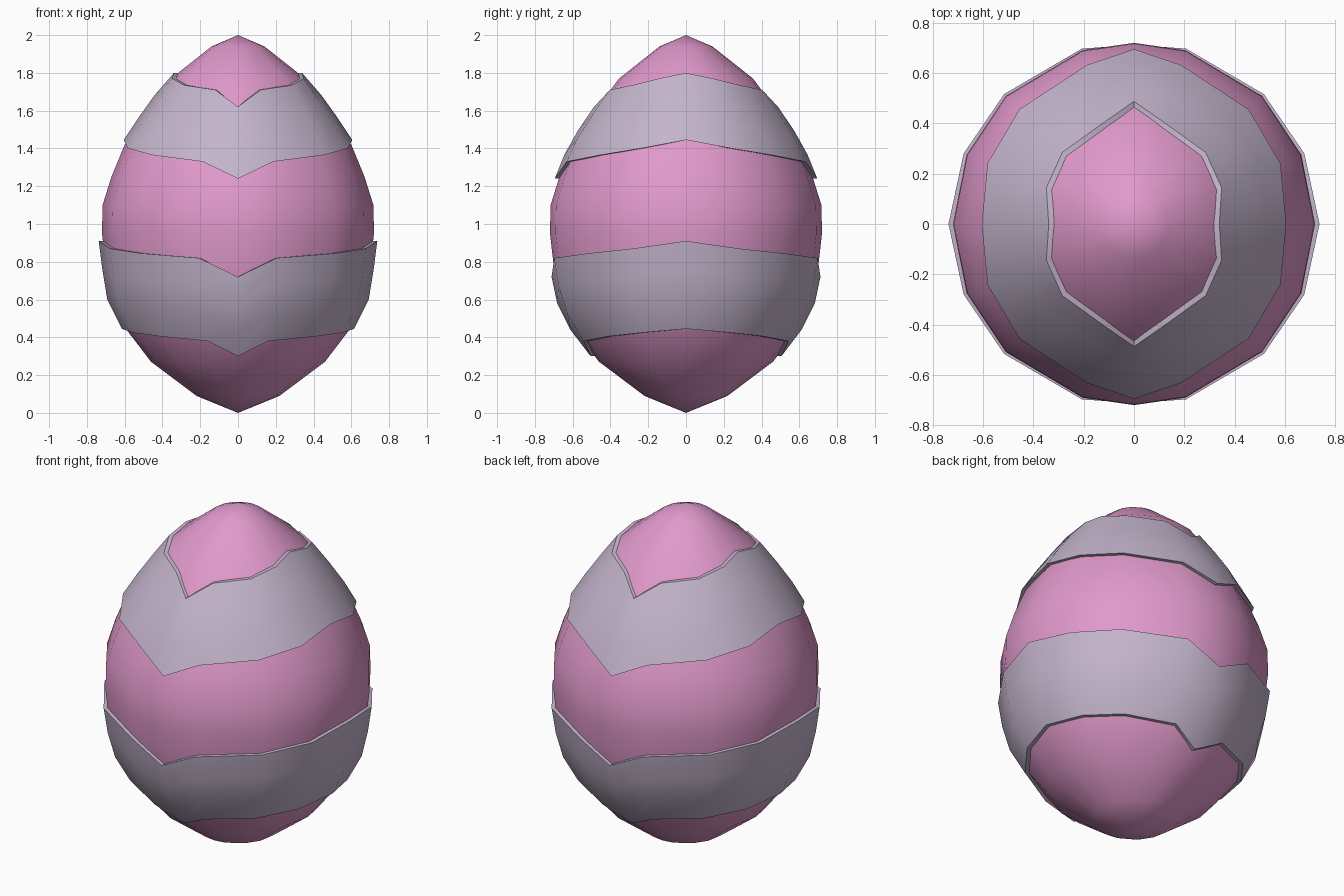
import bpy, bmesh, math

if "Cube" in bpy.data.objects:
    bpy.data.objects.remove(bpy.data.objects["Cube"])

# Egg profile (radius, height)
PROFILE = [(0, 0.0), (.22, .09), (.46, .27), (.59, .44), (.67, .6), (.703, .8), (.72, .95),
           (.717, 1.1), (.67, 1.25), (.6, 1.42), (.48, 1.6), (.355, 1.77), (.14, 1.94), (0, 2.0)]

# Angles measured from the front, mirrored to all four quadrants
QUARTER = [0, 16.5, 45, 67.5, 90]
STEPS = ([(a, i) for i, a in enumerate(QUARTER)]
         + [(180 - QUARTER[i], i) for i in (3, 2, 1, 0)]
         + [(180 + QUARTER[i], i) for i in (1, 2, 3, 4)]
         + [(360 - QUARTER[i], i) for i in (3, 2, 1)])


def radius_at(z):
    for (r0, z0), (r1, z1) in zip(PROFILE, PROFILE[1:]):
        if z <= z1:
            return r0 + (r1 - r0) * (z - z0) / (z1 - z0)
    return 0


def material(name, color):
    m = bpy.data.materials.new(name)
    m.diffuse_color = (*color, 1)
    m.use_nodes = True
    m.node_tree.nodes["Principled BSDF"].inputs["Base Color"].default_value = m.diffuse_color
    return m


def lathe(name, columns, mat, closed=False, angle=180):
    """Build a skin from one (radius, z) column per angle step."""
    bm = bmesh.new()
    grid = []
    for (deg, _), col in zip(STEPS, columns):
        a = math.radians(deg)
        grid.append([bm.verts.new((r * math.sin(a), -r * math.cos(a), z)) for r, z in col])
    n, rows = len(grid), len(grid[0])
    for i in range(n):
        a, b = grid[i], grid[(i + 1) % n]
        for j in range(rows if closed else rows - 1):
            k = (j + 1) % rows
            bm.faces.new((a[j], b[j], b[k], a[k]))
    bmesh.ops.remove_doubles(bm, verts=bm.verts, dist=1e-5)
    bmesh.ops.recalc_face_normals(bm, faces=bm.faces)
    me = bpy.data.meshes.new(name)
    bm.to_mesh(me)
    bm.free()
    ob = bpy.data.objects.new(name, me)
    bpy.context.collection.objects.link(ob)
    me.materials.append(mat)
    bpy.ops.object.select_all(action='DESELECT')
    ob.select_set(True)
    bpy.context.view_layer.objects.active = ob
    bpy.ops.object.shade_smooth_by_angle(angle=math.radians(angle))
    return ob


def band(name, low, high, mat):
    """Zigzag stripe hugging the egg; low/high are edge heights front to side."""
    columns = []
    for _, q in STEPS:
        zs = [low[q] + (high[q] - low[q]) * t / 3 for t in range(4)]
        outer = [(radius_at(z) + .022, z) for z in zs]
        inner = [(radius_at(z) - .03, z) for z in reversed(zs)]
        columns.append(outer + inner)
    return lathe(name, columns, mat, closed=True, angle=45)


pink = material("pink", (.75, .32, .6))
lavender = material("lavender", (.55, .46, .6))

# Egg body
lathe("egg_body", [PROFILE] * len(STEPS), pink)

# Stripes
band("lower_stripe", [.30, .38, .405, .425, .445], [.72, .82, .845, .87, .91], lavender)
band("upper_stripe", [1.24, 1.33, 1.365, 1.40, 1.445], [1.62, 1.71, 1.735, 1.77, 1.80], lavender)
